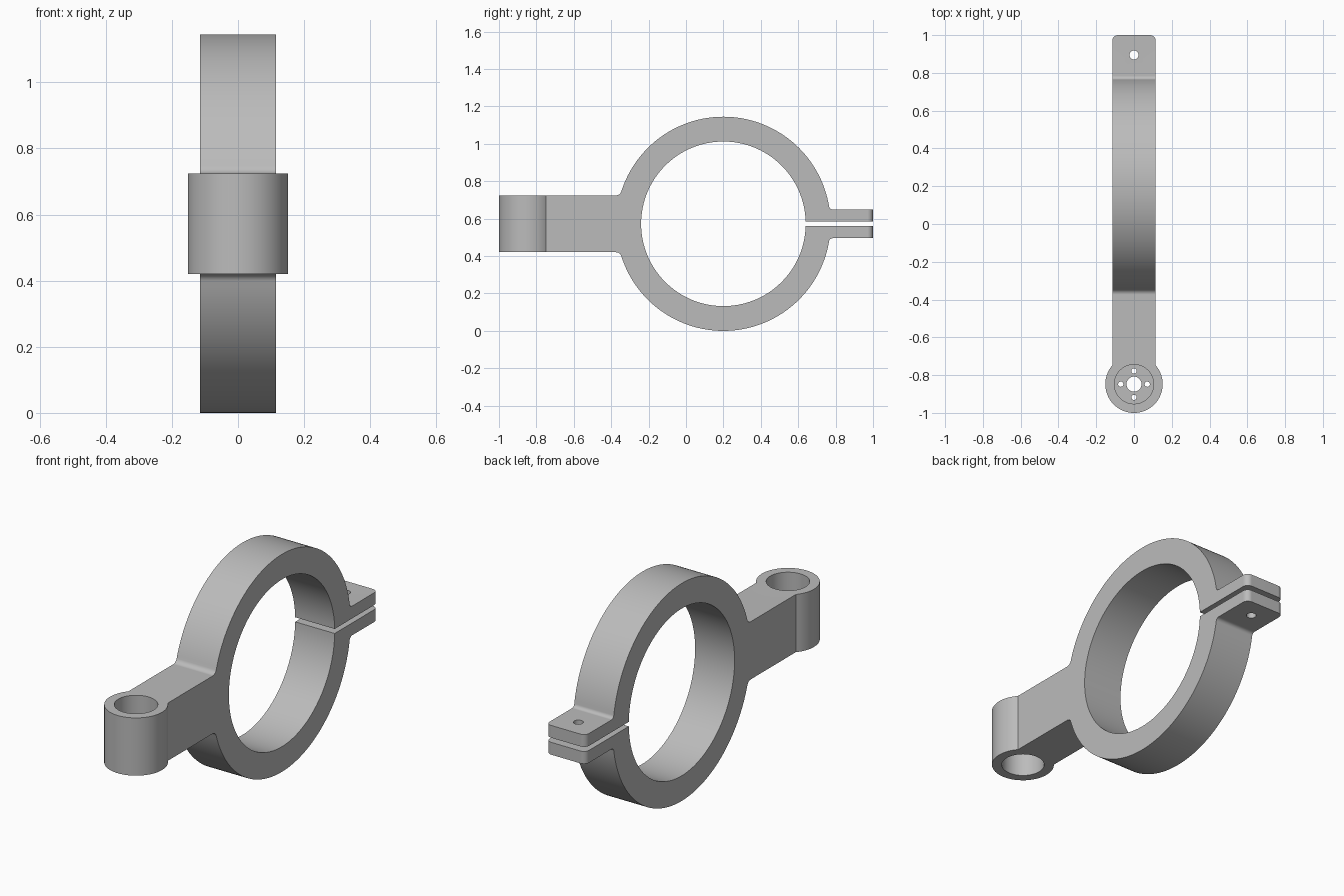
import bpy, bmesh, math
from mathutils import Vector

old = bpy.data.objects.get("Cube")
if old:
    bpy.data.objects.remove(old, do_unlink=True)

grey = bpy.data.materials.new("grey metal")
grey.use_nodes = True
GREY = (0.5, 0.5, 0.5, 1)
grey.diffuse_color = GREY
grey.node_tree.nodes["Principled BSDF"].inputs["Base Color"].default_value = GREY

# Main dimensions
RING_Y, MID_Z = 0.2, 0.5725
R_OUT, R_IN, HALF_W = 0.5725, 0.44, 0.115
ARM_H, EAR_H, GAP = 0.152, 0.077, 0.012
BOSS_Y, BOSS_R = -0.848, 0.152


def arc(cy, cz, r, a0, a1, n):
    """Points on a circle from angle a0 to a1."""
    return [(cy + r * math.cos(a0 + (a1 - a0) * i / n),
             cz + r * math.sin(a0 + (a1 - a0) * i / n)) for i in range(n + 1)]


def fillet_angle(h, r):
    """Angle on the ring at which a fillet towards height h touches it."""
    return math.asin((h + r) / (R_OUT + r))


def make_object(name, bm):
    bmesh.ops.recalc_face_normals(bm, faces=bm.faces)
    mesh = bpy.data.meshes.new(name)
    bm.to_mesh(mesh)
    bm.free()
    mesh.materials.append(grey)
    ob = bpy.data.objects.new(name, mesh)
    bpy.context.collection.objects.link(ob)
    return ob


def cylinder(name, y, z0, z1, r, x=0, n=64):
    bm = bmesh.new()
    bmesh.ops.create_cone(bm, cap_ends=True, segments=n, radius1=r, radius2=r, depth=z1 - z0)
    bmesh.ops.translate(bm, verts=bm.verts, vec=(x, y, (z0 + z1) / 2))
    return make_object(name, bm)


def combine(target, other, operation):
    """Boolean the other object into the target, then drop it."""
    mod = target.modifiers.new("boolean", "BOOLEAN")
    mod.operation, mod.solver, mod.object = operation, "EXACT", other
    bpy.context.view_layer.objects.active = target
    bpy.ops.object.modifier_apply(modifier=mod.name)
    bpy.data.objects.remove(other, do_unlink=True)


# Upper half of the side outline: ear, fillet, ring, fillet, arm
ear_r, arm_r = 0.02, 0.03
ea, aa = fillet_angle(EAR_H, ear_r), fillet_angle(ARM_H, arm_r)
upper = [(1 - RING_Y, GAP), (1 - RING_Y, EAR_H)]
upper += arc((R_OUT + ear_r) * math.cos(ea), EAR_H + ear_r, ear_r,
             1.5 * math.pi, math.pi + ea, 6)
upper += arc(0, 0, R_OUT, ea, math.pi - aa, 80)[1:-1]
upper += arc(-(R_OUT + arm_r) * math.cos(aa), ARM_H + arm_r, arm_r,
             -aa, -math.pi / 2, 6)
upper.append((BOSS_Y - RING_Y, ARM_H))
lower = [(y, -z) for y, z in reversed(upper)]
slot = math.asin(GAP / R_IN)
bore = arc(0, 0, R_IN, 2 * math.pi - slot, slot, 128)

# Clamp body: outline extruded across the width
bm = bmesh.new()
face = bm.faces.new([bm.verts.new((-HALF_W, y + RING_Y, z + MID_Z))
                     for y, z in upper + lower + bore])
ext = bmesh.ops.extrude_face_region(bm, geom=[face])
bmesh.ops.translate(bm, vec=(2 * HALF_W, 0, 0),
                    verts=[g for g in ext["geom"] if isinstance(g, bmesh.types.BMVert)])
# Rounded ear corners
corners = [e for e in bm.edges if all(v.co.y > 0.99 for v in e.verts)
           and abs(e.verts[0].co.x - e.verts[1].co.x) < 1e-4]
bmesh.ops.bevel(bm, geom=corners, offset=0.03, segments=6, profile=0.5, affect="EDGES")
clamp = make_object("pipe_clamp", bm)

# Vertical boss at the end of the arm
bottom, top = MID_Z - ARM_H, MID_Z + ARM_H
combine(clamp, cylinder("boss", BOSS_Y, bottom, top, BOSS_R), "UNION")

# Counterbores from both ends, leaving a web in the middle
WEB = 0.025
combine(clamp, cylinder("top_bore", BOSS_Y, MID_Z + WEB, top + 0.1, 0.104), "DIFFERENCE")
combine(clamp, cylinder("bottom_bore", BOSS_Y, bottom - 0.1, MID_Z - WEB, 0.104), "DIFFERENCE")

# Centre hole and four small holes through the web
combine(clamp, cylinder("web_hole", BOSS_Y, bottom, top, 0.04, n=32), "DIFFERENCE")
for i in range(4):
    a = i * math.pi / 2
    combine(clamp, cylinder("screw_hole", BOSS_Y + 0.07 * math.sin(a), bottom, top, 0.014,
                            x=0.07 * math.cos(a), n=20), "DIFFERENCE")

# Bolt hole through both ears
combine(clamp, cylinder("bolt_hole", 0.895, bottom, top, 0.024, n=32), "DIFFERENCE")

# Smooth curves, sharp edges, flat large faces
bpy.ops.object.select_all(action="DESELECT")
clamp.select_set(True)
bpy.context.view_layer.objects.active = clamp
bpy.ops.object.shade_smooth_by_angle(angle=math.radians(30))
weighted = clamp.modifiers.new("weighted normals", "WEIGHTED_NORMAL")
weighted.keep_sharp = True
